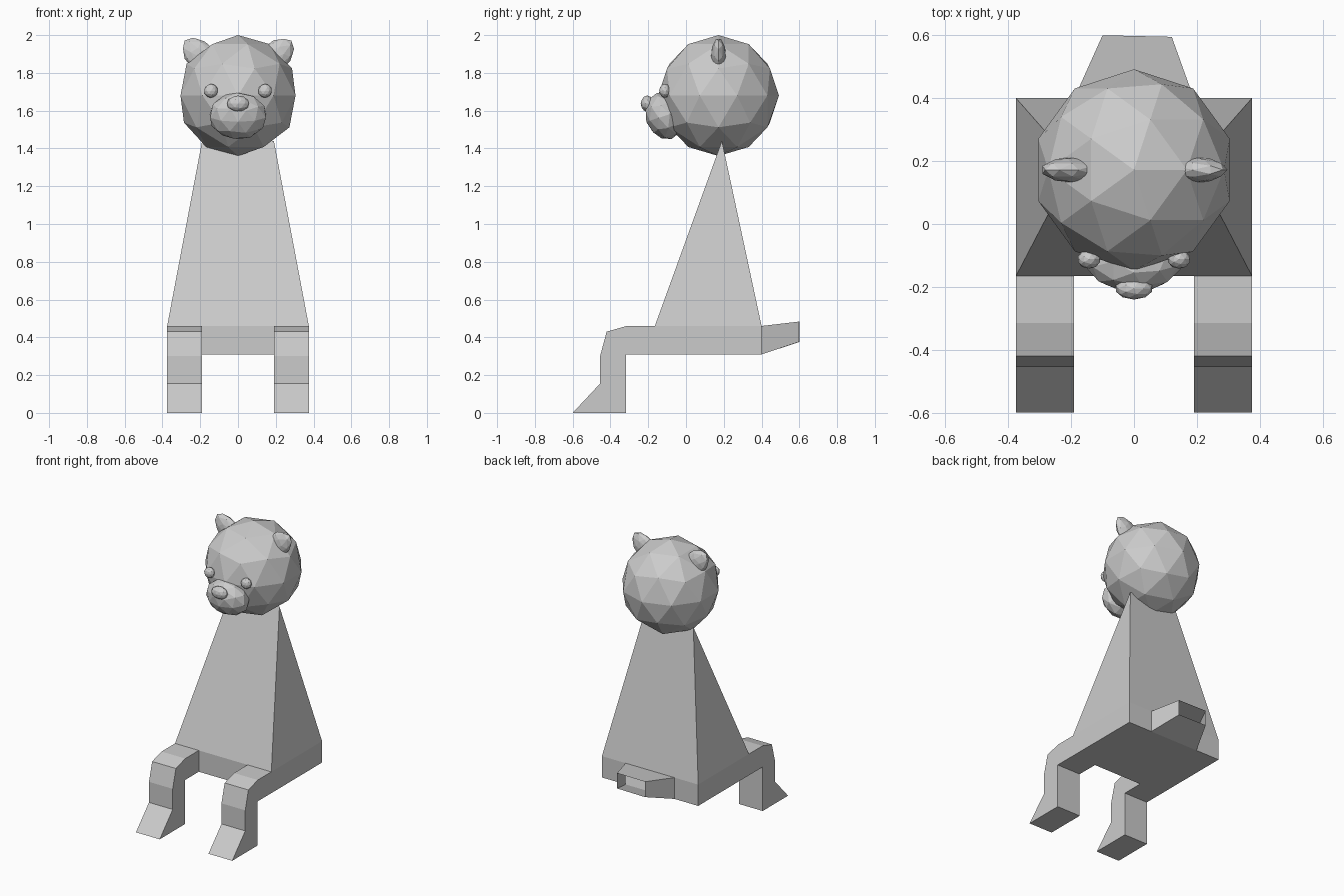
import bpy, bmesh
from math import radians
from mathutils import Matrix, Euler, Vector

if "Cube" in bpy.data.objects:
    bpy.data.objects.remove(bpy.data.objects["Cube"])


def make(name, verts, faces):
    me = bpy.data.meshes.new(name)
    me.from_pydata(verts, [], faces)
    ob = bpy.data.objects.new(name, me)
    bpy.context.collection.objects.link(ob)
    bm = bmesh.new()
    bm.from_mesh(me)
    bmesh.ops.recalc_face_normals(bm, faces=bm.faces)
    bm.to_mesh(me)
    bm.free()
    return ob


def ball(name, loc, radii, rot=(0, 0, 0), level=2):
    bm = bmesh.new()
    m = Matrix.LocRotScale(Vector(loc), Euler([radians(a) for a in rot]), Vector(radii))
    bmesh.ops.create_icosphere(bm, subdivisions=level, radius=1, matrix=m)
    me = bpy.data.meshes.new(name)
    bm.to_mesh(me)
    bm.free()
    ob = bpy.data.objects.new(name, me)
    bpy.context.collection.objects.link(ob)
    return ob


W, N = 0.375, 0.19           # hip half width, inner leg / shoulder half width
FRONT, BACK = -0.165, 0.40   # hip depth
LOW, MID, TOP = 0.31, 0.46, 1.44

# Hips and wedge torso, open where the legs and tail join
plan = [(-W, FRONT), (-N, FRONT), (N, FRONT), (W, FRONT),
        (W, BACK), (N, BACK), (-N, BACK), (-W, BACK)]
verts = [(x, y, z) for z in (LOW, MID) for x, y in plan]
verts += [(-N, 0.19, TOP), (N, 0.19, TOP)]
faces = [(i, (i + 1) % 8, (i + 1) % 8 + 8, i + 8) for i in (1, 3, 4, 6, 7)]
faces += [tuple(range(8)), (8, 9, 10, 11, 17, 16), (11, 12, 17),
          (12, 13, 14, 15, 16, 17), (15, 8, 16)]
make("torso", verts, faces)

# Legs: side profile extruded across, rear end open into the hips
profile = [(FRONT, MID), (-0.315, MID), (-0.42, 0.43), (-0.455, 0.30), (-0.455, 0.155),
           (-0.60, 0), (-0.455, 0), (-0.318, 0), (-0.318, LOW), (FRONT, LOW)]
n = len(profile)
for side, s in (("left", -1), ("right", 1)):
    verts = [(s * x, y, z) for x in (N, W) for y, z in profile]
    faces = [(i, i + 1, i + 1 + n, i + n) for i in range(n - 1)]
    faces += [tuple(range(n)), tuple(range(n, 2 * n))]
    make(side + "_leg", verts, faces)

# Tail: tapered tube with an open end
verts = [(-N, BACK, LOW), (N, BACK, LOW), (N, BACK, MID), (-N, BACK, MID),
         (-0.10, 0.60, 0.375), (0.12, 0.595, 0.375), (0.12, 0.595, 0.483), (-0.10, 0.60, 0.483)]
make("tail", verts, [(i, (i + 1) % 4, (i + 1) % 4 + 4, i + 4) for i in range(4)])

# Head and face
ball("head", (0, 0.172, 1.68), (0.32, 0.32, 0.32))
ball("muzzle", (0, -0.115, 1.572), (0.155, 0.10, 0.128), (18, 0, 0))
ball("nose", (0, -0.205, 1.637), (0.06, 0.035, 0.043))
for side, s in (("left", -1), ("right", 1)):
    ball(side + "_eye", (s * 0.143, -0.112, 1.705), (0.037, 0.03, 0.037))
    ball(side + "_ear", (s * 0.183, 0.172, 1.872), (0.08, 0.042, 0.14), (0, s * 45, 0))
